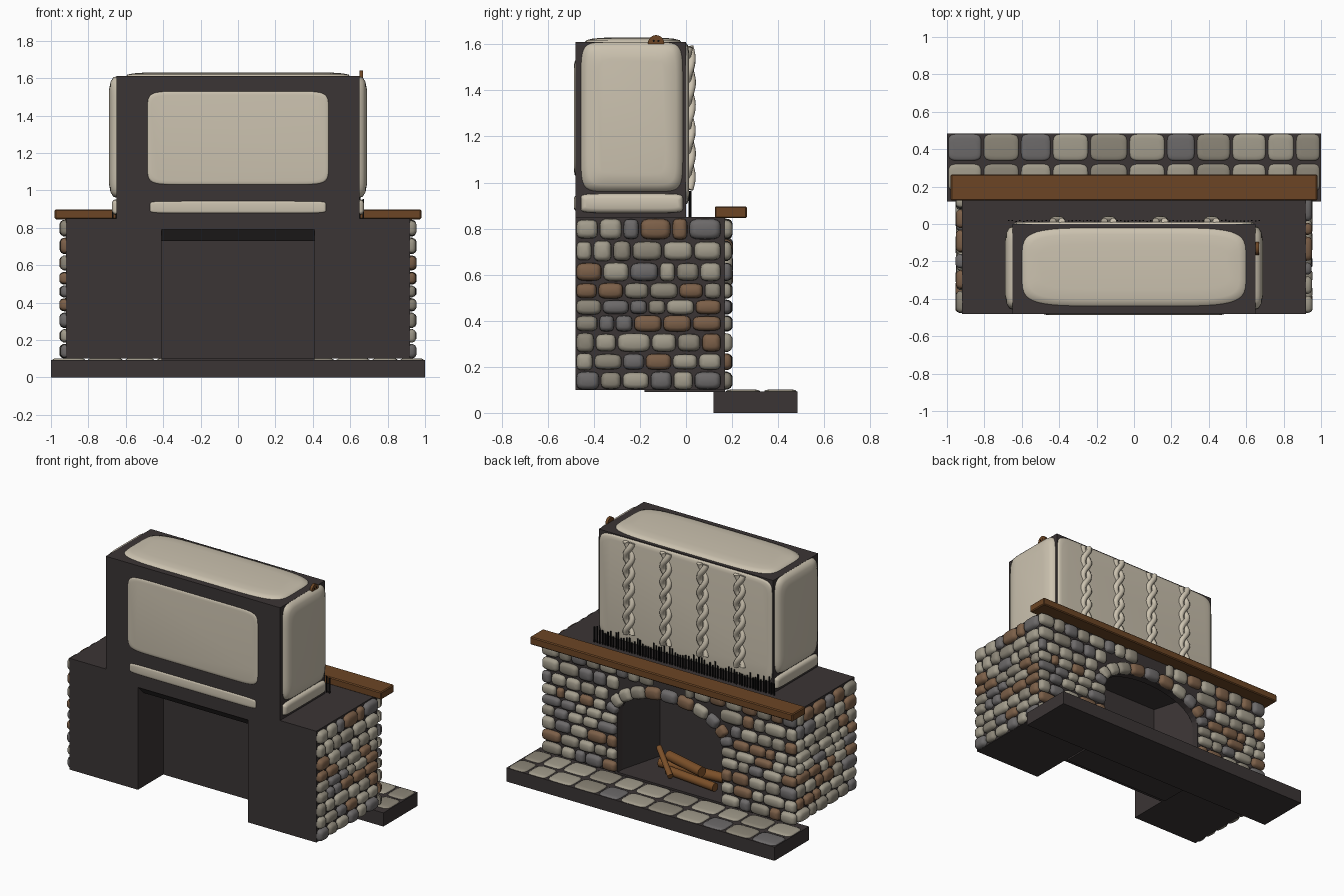
import bpy, bmesh, math, random
from mathutils import Vector

if "Cube" in bpy.data.objects:
    bpy.data.objects.remove(bpy.data.objects["Cube"])

random.seed(4)
X, Y, Z = Vector((1, 0, 0)), Vector((0, 1, 0)), Vector((0, 0, 1))


def material(name, rgb):
    m = bpy.data.materials.new(name)
    m.diffuse_color = (*rgb, 1)
    m.use_nodes = True
    m.node_tree.nodes["Principled BSDF"].inputs["Base Color"].default_value = m.diffuse_color
    return m


soot = material("soot", (0.043, 0.035, 0.035))
cloth = material("cream cloth", (0.60, 0.54, 0.43))
wood = material("wood", (0.15, 0.06, 0.018))
log_wood = material("log wood", (0.20, 0.08, 0.022))
black = material("black", (0.004, 0.004, 0.004))
STONES = [material("pale stone", (0.36, 0.33, 0.26)),
          material("tan stone", (0.26, 0.235, 0.185)),
          material("grey stone", (0.15, 0.142, 0.142)),
          material("brown stone", (0.20, 0.115, 0.065))]


def finish(name, bm, mats, smooth=None):
    bmesh.ops.recalc_face_normals(bm, faces=bm.faces)
    me = bpy.data.meshes.new(name)
    bm.to_mesh(me)
    bm.free()
    for m in mats:
        me.materials.append(m)
    ob = bpy.data.objects.new(name, me)
    bpy.context.collection.objects.link(ob)
    if smooth:
        bpy.ops.object.select_all(action='DESELECT')
        ob.select_set(True)
        bpy.context.view_layer.objects.active = ob
        bpy.ops.object.shade_smooth_by_angle(angle=math.radians(smooth))
    return ob


def add_box(bm, lo, hi):
    c = bmesh.ops.create_cube(bm, size=1)["verts"]
    for v in c:
        v.co = Vector([(a + b) / 2 + k * (b - a) for a, b, k in zip(lo, hi, v.co)])


def box(name, lo, hi, mat):
    bm = bmesh.new()
    add_box(bm, lo, hi)
    return finish(name, bm, [mat])


def prism(name, pts, direction, mat):
    bm = bmesh.new()
    f = bm.faces.new([bm.verts.new(p) for p in pts])
    ex = bmesh.ops.extrude_face_region(bm, geom=[f])["geom"]
    bmesh.ops.translate(bm, vec=direction, verts=[g for g in ex if isinstance(g, bmesh.types.BMVert)])
    return finish(name, bm, [mat])


def bulge(bm, c, u, v, hu, hv, depth, soft, power, n=20, mat=0):
    """Rounded rectangle rising from plane u,v into a soft dome."""
    nrm = u.cross(v)
    rings = []
    for inset, rise in ((0, 0), (0.08, 0.45), (0.4, 0.8), (1, 1)):
        ring = []
        for i in range(n):
            t = 2 * math.pi * (i + 0.5) / n
            a, b = math.cos(t), math.sin(t)
            a = math.copysign(abs(a) ** (2 / power), a) * (hu - soft * inset)
            b = math.copysign(abs(b) ** (2 / power), b) * (hv - soft * inset)
            ring.append(bm.verts.new(c + u * a + v * b + nrm * depth * rise))
        rings.append(ring)
    for r, s in zip(rings, rings[1:]):
        for i in range(n):
            bm.faces.new((r[i], r[i - 1], s[i - 1], s[i])).material_index = mat
    bm.faces.new(rings[-1]).material_index = mat
    bm.faces.new(rings[0][::-1]).material_index = mat


def pad(name, c, u, v, hu, hv, depth, soft, power=7):
    bm = bmesh.new()
    bulge(bm, Vector(c), u, v, hu, hv, depth, soft, power, 48)
    return finish(name, bm, [cloth], 50)


def stone(bm, c, u, v, hu, hv, depth):
    mat = random.choices(range(4), (38, 28, 18, 16))[0]
    bulge(bm, c, u, v, hu, hv, depth * random.uniform(0.8, 1), 0.5 * min(hu, hv), 3.6, 18, mat)


def stone_row(bm, origin, u, start, end, z, hz, depth=0.035):
    """Fill start..end along u with stones of uneven width."""
    if end - start < 0.04:
        return
    count = max(1, round((end - start) / 0.105))
    w = [random.uniform(0.65, 1.35) for _ in range(count)]
    k = (end - start) / sum(w)
    s = start
    for wi in w:
        wi *= k
        h = hz * random.uniform(0.88, 1.0)
        stone(bm, origin + u * (s + wi / 2) + Z * z, u, Z, wi / 2 - 0.004, h, depth)
        s += wi


# hearth slab with paving stones
box("hearth_slab", (-1, 0.12, 0), (1, 0.485, 0.092), soot)
bm = bmesh.new()
edges = [-1, -0.81, -0.61, -0.44, -0.24, -0.03, 0.17, 0.33, 0.52, 0.71, 0.86, 1]
for y0, y1 in ((0.335, 0.485), (0.17, 0.325)):
    for i, (a, b) in enumerate(zip(edges, edges[1:])):
        mat = 2 if i in (0, 2, 6) and y0 > 0.3 else i % 3 % 2
        bulge(bm, Vector(((a + b) / 2, (y0 + y1) / 2, 0.09)), X, Y, (b - a) / 2 - 0.006,
              (y1 - y0) / 2 - 0.003, 0.012, 0.025, 5, 24, mat)
finish("hearth_paving", bm, STONES, 50)

# chimney breast core
AW, AZ, AH = 0.39, 0.50, 0.18      # arch half width, spring height, rise
for s, side in ((-1, "left"), (1, "right")):
    a, b = sorted((s * 0.41, s * 0.92))
    box(side + "_pier", (a, -0.48, 0.1), (b, 0.12, 0.79), soot)
    prism(side + "_firebox_cheek", [(s * 0.41, 0.12, 0.1), (s * AW, 0.12, 0.1),
          (s * 0.31, -0.18, 0.1), (s * 0.41, -0.18, 0.1)], Z * 0.65, soot)
box("top_slab", (-0.92, -0.48, 0.79), (0.92, 0.12, 0.85), soot)
box("firebox_back", (-0.41, -0.21, 0.1), (0.41, -0.17, 0.79), soot)
box("firebox_floor", (-0.41, -0.18, 0.09), (0.41, 0.17, 0.105), soot)
prism("rear_lintel", [(-0.41, -0.478, 0.79), (-0.41, -0.42, 0.73), (-0.41, 0.12, 0.73),
                      (-0.41, 0.12, 0.79)], X * 0.82, soot)
arch = [(AW * math.cos(math.pi * i / 20), 0.12, AZ + AH * math.sin(math.pi * i / 20)) for i in range(21)]
prism("arched_face", [(-0.92, 0.12, 0.1), (-0.92, 0.12, 0.85), (0.92, 0.12, 0.85), (0.92, 0.12, 0.1),
                      (AW, 0.12, 0.1)] + arch + [(-AW, 0.12, 0.1)], Y * 0.05, soot)

# stone cladding
ROWS = [(0.14, 0.04), (0.222, 0.037), (0.305, 0.042), (0.388, 0.036), (0.459, 0.033),
        (0.53, 0.035), (0.612, 0.041), (0.703, 0.045), (0.798, 0.046)]
bm = bmesh.new()
for z, h in ROWS:
    stone_row(bm, X * 0.92, Y, -0.48, 0.155, z, h)
    stone_row(bm, X * -0.92, -Y, -0.155, 0.48, z, h)
finish("side_stones", bm, STONES, 50)
bm = bmesh.new()
for z, h in ROWS:
    low = z - h
    if low < AZ - 0.04:
        gap = AW
    else:
        q = (max(low, AZ) - AZ) / (AH + 0.08)
        gap = (AW + 0.085) * math.sqrt(max(0, 1 - q * q))
    if gap < 0.06:
        stone_row(bm, Y * 0.168, -X, -0.95, 0.95, z, h)
    else:
        stone_row(bm, Y * 0.168, -X, -0.95, -gap, z, h)
        stone_row(bm, Y * 0.168, -X, gap, 0.95, z, h)
N = 11
for i in range(N):                 # stones ringing the arch
    t = math.pi * (i + 0.5) / N
    c = Vector(((AW + 0.04) * math.cos(t), 0.168, AZ + (AH + 0.04) * math.sin(t)))
    v = Vector((math.cos(t) / AW, 0, math.sin(t) / AH)).normalized()
    tangent = math.hypot((AW + 0.04) * math.sin(t), (AH + 0.04) * math.cos(t))
    stone(bm, c, v.cross(Y), v, tangent * math.pi / N / 2 - 0.002, 0.042, 0.037)
finish("front_stones", bm, STONES, 50)

# mantel beam
beam = box("mantel", (-0.98, 0.125, 0.845), (0.98, 0.265, 0.897), wood)
bev = beam.modifiers.new("bevel", 'BEVEL')
bev.width = 0.006


def rod(name, a, b, r, mat, sides=14):
    a, b = Vector(a), Vector(b)
    bm = bmesh.new()
    bmesh.ops.create_cone(bm, cap_ends=True, segments=sides, radius1=r, radius2=r, depth=(b - a).length)
    rot = (b - a).to_track_quat('Z', 'Y')
    for v in bm.verts:
        v.co = rot @ v.co + (a + b) / 2
    return finish(name, bm, [mat], 40)


# fire logs
rod("log_back", (-0.24, -0.07, 0.14), (0.22, -0.04, 0.14), 0.032, log_wood)
rod("log_front", (-0.26, 0.06, 0.135), (0.12, 0.02, 0.135), 0.028, log_wood)
rod("log_top", (-0.14, 0.03, 0.195), (0.17, -0.06, 0.19), 0.032, log_wood)
rod("log_branch", (0.06, 0.08, 0.13), (0.25, -0.07, 0.22), 0.018, log_wood)

# padded upper block
box("upper_block", (-0.65, -0.48, 0.85), (0.65, 0.0, 1.61), soot)
pad("rear_pad", (0, -0.479, 1.28), X, Z, 0.485, 0.25, 0.007, 0.02, 12)
pad("rear_lower_pad", (0, -0.479, 0.91), X, Z, 0.47, 0.032, 0.007, 0.012, 10)
pad("top_pad", (0, -0.23, 1.609), X, Y, 0.60, 0.21, 0.02, 0.09, 5.5)
pad("knit_panel", (0, -0.002, 1.255), -X, Z, 0.645, 0.35, 0.014, 0.03, 16)
for s, side in ((-1, "left"), (1, "right")):
    pad(side + "_pad", (s * 0.648, -0.235, 1.285), Y * s, Z, 0.222, 0.325, 0.042, 0.075, 9)
    pad(side + "_lower_pad", (s * 0.648, -0.235, 0.91), Y * s, Z, 0.222, 0.042, 0.026, 0.02, 8)

# twisted cables
for n, cx in enumerate((-0.41, -0.135, 0.14, 0.415)):
    cu = bpy.data.curves.new("cable_%d" % (n + 1), 'CURVE')
    cu.dimensions = '3D'
    cu.bevel_depth, cu.bevel_resolution, cu.use_fill_caps = 0.019, 2, True
    for phase in (0, math.pi):
        sp = cu.splines.new('POLY')
        sp.points.add(56)
        for i, p in enumerate(sp.points):
            t = i / 56
            a = phase + t * 2 * math.pi * 3
            p.co = (cx + 0.024 * math.cos(a), 0.014 + 0.010 * math.sin(a), 0.97 + 0.62 * t, 1)
    cu.materials.append(cloth)
    ob = bpy.data.objects.new(cu.name, cu)
    bpy.context.collection.objects.link(ob)
    bpy.ops.object.select_all(action='DESELECT')
    ob.select_set(True)
    bpy.context.view_layer.objects.active = ob
    bpy.ops.object.convert(target='MESH')
    bpy.ops.object.shade_smooth_by_angle(angle=math.radians(60))

# black fringe
bm = bmesh.new()
for i in range(68):
    x = -0.67 + 1.34 * i / 67
    y = 0.014 + random.uniform(-0.003, 0.003)
    add_box(bm, (x - 0.004, y, 0.85), (x + 0.004, y + 0.006, random.uniform(0.92, 0.965)))
finish("fringe", bm, [black])

# corner button with holes
rod("button", (0.65, -0.13, 1.605), (0.668, -0.13, 1.605), 0.035, wood, 24)
for dy in (-0.01, 0.01):
    for dz in (-0.01, 0.01):
        rod("button_hole", (0.664, -0.13 + dy, 1.605 + dz), (0.6695, -0.13 + dy, 1.605 + dz), 0.005, black, 8)
